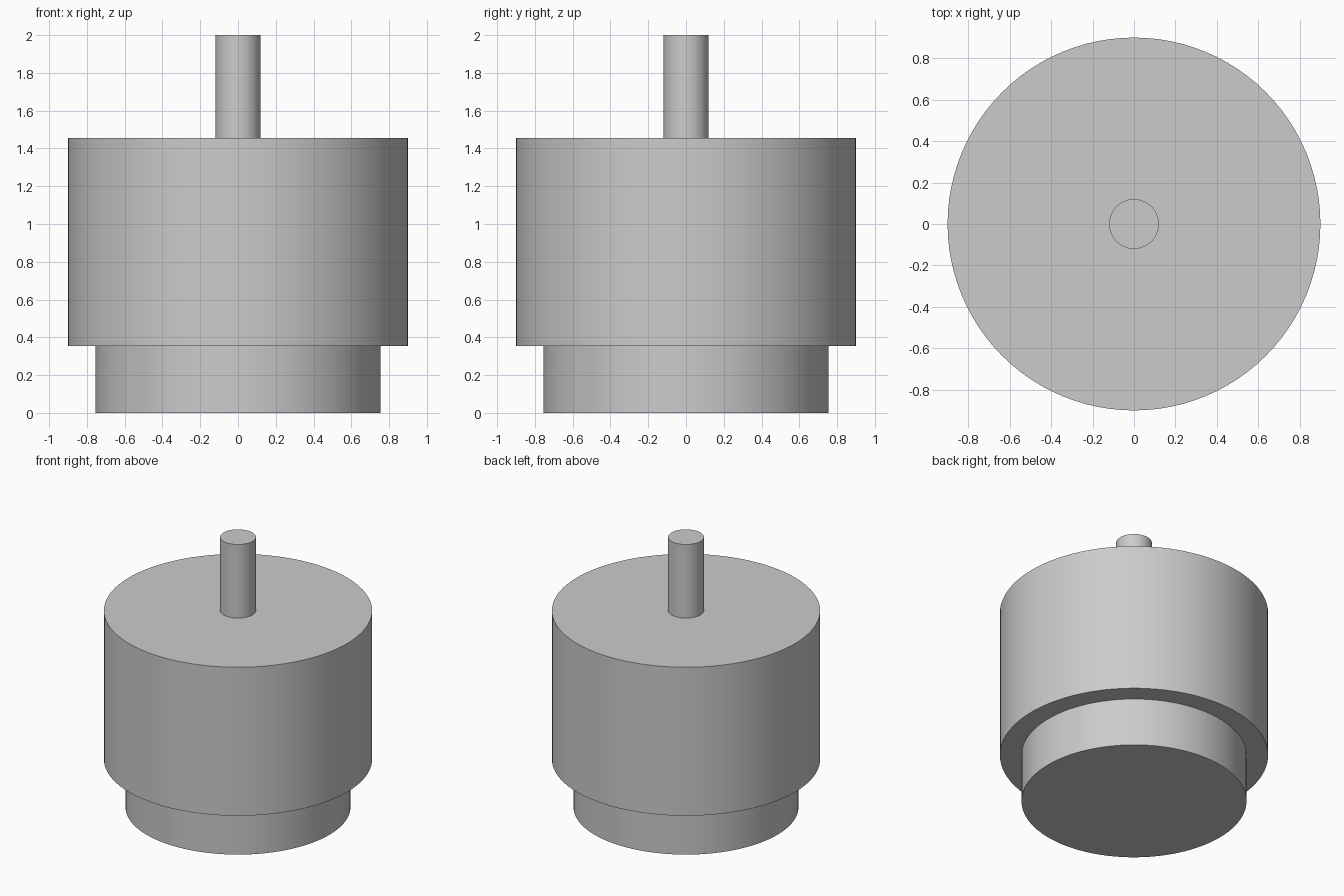
import bpy
import math

cube = bpy.data.objects.get("Cube")
if cube:
    bpy.data.objects.remove(cube, do_unlink=True)

# Single plain grey finish
GREY = (0.6, 0.6, 0.6, 1.0)
grey = bpy.data.materials.new("plain grey")
grey.use_nodes = True
grey.diffuse_color = GREY
grey.node_tree.nodes["Principled BSDF"].inputs["Base Color"].default_value = GREY


def cylinder(name, radius, bottom, top, sides=96):
    bpy.ops.mesh.primitive_cylinder_add(
        vertices=sides, radius=radius, depth=top - bottom,
        location=(0, 0, (bottom + top) / 2))
    part = bpy.context.object
    part.name = name
    part.data.materials.append(grey)
    bpy.ops.object.shade_smooth_by_angle(angle=math.radians(30))
    return part


# Stacked coaxial parts, from the floor up
cylinder("base_boss", 0.755, 0.0, 0.355)
cylinder("main_body", 0.9, 0.355, 1.455)
cylinder("shaft", 0.12, 1.455, 2.0, sides=64)
